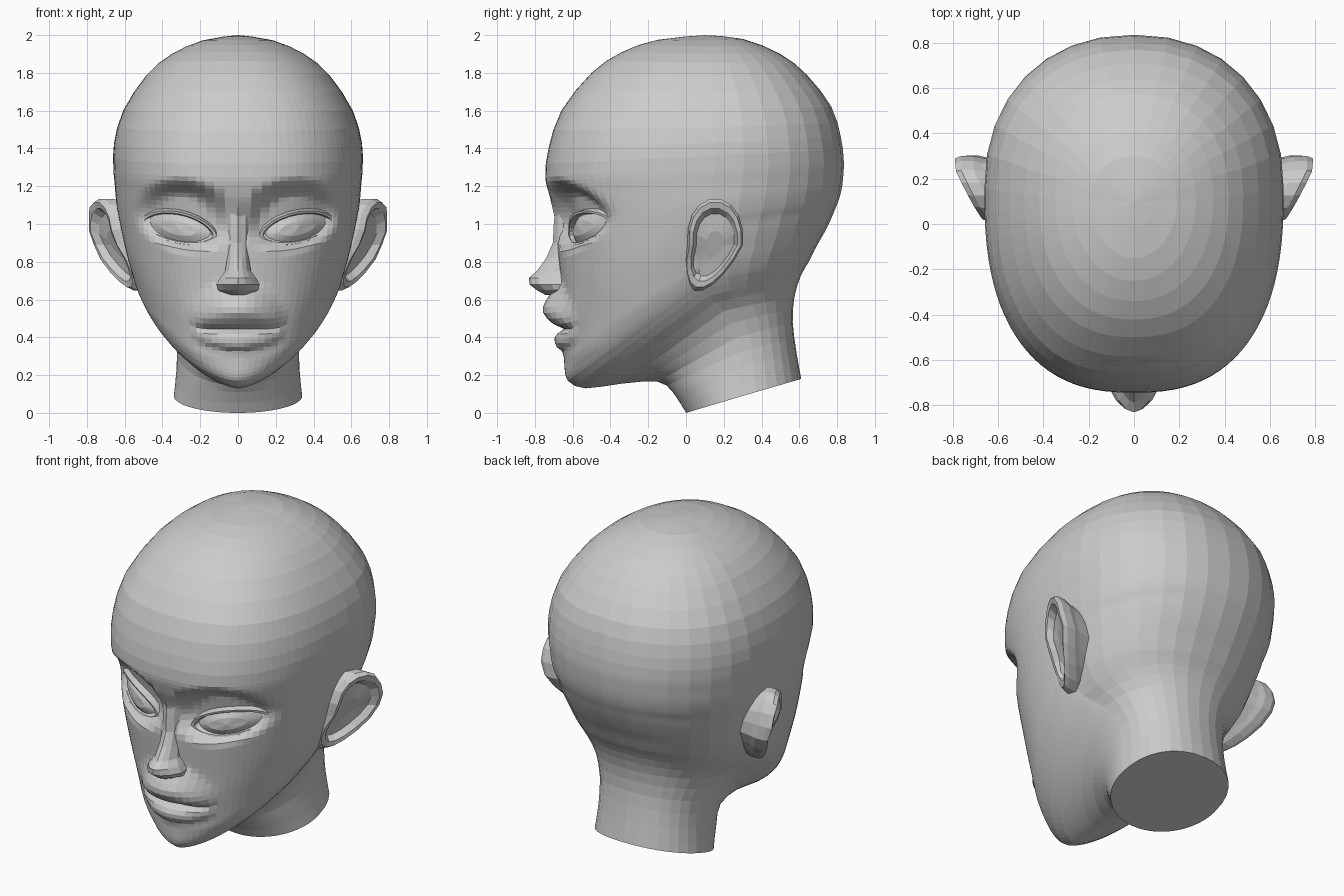
import bpy, bmesh
from math import sin, cos, pi, radians

if "Cube" in bpy.data.objects:
    bpy.data.objects.remove(bpy.data.objects["Cube"])


def loft(name, rings, mirror=False):
    """Skin closed rings of equal length, cap both ends, flat shaded."""
    bm = bmesh.new()
    rows = [[bm.verts.new(p) for p in r] for r in rings]
    n = len(rows[0])
    for a, b in zip(rows, rows[1:]):
        for i in range(n):
            j = (i + 1) % n
            bm.faces.new((a[i], a[j], b[j], b[i]))
    bm.faces.new(rows[0][::-1])
    bm.faces.new(rows[-1])
    bmesh.ops.remove_doubles(bm, verts=bm.verts, dist=0.0005)
    bmesh.ops.recalc_face_normals(bm, faces=bm.faces)
    me = bpy.data.meshes.new(name)
    bm.to_mesh(me)
    bm.free()
    ob = bpy.data.objects.new(name, me)
    bpy.context.collection.objects.link(ob)
    if mirror:
        ob.modifiers.new("Mirror", 'MIRROR')
    return ob


def clamp(v):
    return max(0.0, min(1.0, v))


def smooth(v):
    v = clamp(v)
    return v * v * (3 - 2 * v)


def table(points, v):
    """Piecewise linear lookup, zero outside."""
    for (a, fa), (b, fb) in zip(points, points[1:]):
        if a <= v <= b:
            return fa + (fb - fa) * (v - a) / (b - a)
    return 0.0


def spline(rows, steps):
    """Catmull-Rom through the rows, with steps(i) divisions per span."""
    out = []
    for i in range(len(rows) - 1):
        p0, p1, p2 = rows[max(i - 1, 0)], rows[i], rows[i + 1]
        p3 = rows[min(i + 2, len(rows) - 1)]
        k = steps(i)
        for s in range(k):
            t = s / k
            out.append([b + .5 * t * (c - a + t * (2 * a - 5 * b + 4 * c - d
                        + t * (3 * (b - c) + d - a)))
                        for a, b, c, d in zip(p0, p1, p2, p3)])
    return out + [list(rows[-1])]


# Head guide curves from neck base to crown: front (y, z, roundness)
FRONT = [(0, .0, 2), (-.07, .11, 2), (-.15, .165, 1.8), (-.34, .155, 1.6),
         (-.53, .13, 1.55), (-.625, .17, 1.65), (-.645, .27, 1.8),
         (-.645, .37, 1.9), (-.655, .5, 2), (-.66, .66, 2.15),
         (-.675, .82, 2.25), (-.69, 1.0, 2.35), (-.72, 1.14, 2.45),
         (-.745, 1.25, 2.5), (-.728, 1.4, 2.5), (-.66, 1.6, 2.5),
         (-.5, 1.8, 2.35), (-.34, 1.91, 2.2), (-.15, 1.975, 2), (.1, 2, 2)]
# side (x, y, z)
SIDE = [(.34, .3, .09), (.325, .29, .24), (.33, .27, .40), (.385, .2, .54),
        (.47, .12, .62), (.525, .1, .70), (.56, .1, .78), (.58, .1, .85),
        (.60, .1, .92), (.615, .1, .98), (.63, .12, 1.04), (.645, .13, 1.12),
        (.652, .14, 1.2), (.66, .15, 1.3), (.656, .15, 1.43), (.608, .15, 1.6),
        (.483, .13, 1.79), (.35, .12, 1.9), (.19, .1, 1.97), (0, .1, 2)]
# back (y, z)
BACK = [(.61, .18), (.585, .32), (.565, .48), (.575, .62), (.61, .73),
        (.65, .80), (.69, .88), (.73, .95), (.765, 1.02), (.79, 1.08),
        (.81, 1.13), (.825, 1.19), (.833, 1.26), (.835, 1.34), (.82, 1.46),
        (.77, 1.62), (.64, 1.79), (.5, 1.9), (.3, 1.98), (.1, 2)]
# Lip relief down the middle: (height, forward push)
LIPS = [(.29, 0), (.325, .008), (.355, .048), (.40, .05), (.435, .02),
        (.448, -.015), (.465, .045), (.52, .1), (.57, .1), (.61, .075),
        (.72, 0)]


def face_relief(x, z):
    """Depth change of the face: sockets pushed in, lips pushed out."""
    ax = abs(x)
    dz = z - 1.03 - .1 * (ax - .28)
    dz /= .17 if dz > 0 else .14
    s = (((ax - .28) / .22) ** 2 + dz * dz) ** .5
    socket = .1 * smooth((1.3 - s) / .65)
    taper = 1 - .45 * min(1, (x / .22) ** 2)
    mouth = table(LIPS, .448 + (z - .448) / taper)
    return socket - mouth * max(0, 1 - (x / .25) ** 2)


# Head and neck in one skin
angles = [radians(-90 + 180 * i / 48) for i in range(48)]
angles += [radians(90 + 180 * i / 16) for i in range(16)]
rows = [f + s + b for f, s, b in zip(FRONT, SIDE, BACK)]
rings = []
for fy, fz, n, w, sy, sz, by, bz in spline(
        rows, lambda i: 5 if 5 <= i <= 12 else 2):
    ring = []
    for i, t in enumerate(angles):
        front = i < 48
        p = 2 / (n if front else 2.2)
        sn, c = sin(t), abs(cos(t)) ** p
        x = w * (1 if sn > 0 else -1) * abs(sn) ** p
        ey, ez = (fy, fz) if front else (by, bz)
        cz = c
        if front:  # keep rows level across the mouth
            level = clamp((fz - .2) / .15) * clamp((1.5 - fz) / .3)
            cz = c + (1 - c) * level * (1 - smooth((abs(x) - .14) / .25))
        y, z = sy + (ey - sy) * c, sz + (ez - sz) * cz
        if front and y < -.25:
            y += face_relief(x, z)
        ring.append((x, y, z))
    rings.append(ring)
loft("head", rings)

# Nose: (height, ridge y, half width)
rings = []
for z, y, w in [(1.12, -.69, .06), (1.0, -.7, .055), (.9, -.705, .055),
                (.82, -.74, .058), (.75, -.79, .068), (.715, -.832, .095),
                (.68, -.828, .115), (.65, -.79, .105), (.625, -.745, .06)]:
    half = [(w * .95, -.6), (w, -.6 + (y + .6) * .5),
            (w * .7, -.6 + (y + .6) * .78), (w * .35, y + .012)]
    rings.append([(-a, b, z) for a, b in half] + [(0, y, z)]
                 + [(a, b, z) for a, b in half[::-1]])
loft("nose", rings)

# Eyes with lids: almond rings (scale, depth) from the middle outward
rings = []
for k, d in [(.02, .012), (.5, .018), (.92, .038), (.97, .008),
             (1.12, .004), (1.25, .035), (1.45, .1)]:
    ring = []
    for i in range(24):
        a = 2 * pi * i / 24
        gx = k if k < 1 else 1 + (k - 1) * .5
        s = sin(a) * abs(sin(a)) ** .2
        x = .315 + .19 * gx * cos(a)
        z = .975 + .18 * (x - .315) + k * (.08 if s > 0 else .07) * s
        y = -.625 + 1.8 * max(0, x - .16) ** 2 + d
        if k > .95 and s < 0:  # lower lid lies flatter
            y -= .018 * s
        ring.append((x, y, z))
    rings.append(ring)
loft("eye", rings, mirror=True)


# Ears: egg rings (scale, offset from rim plane) from root over rim to bowl
def ear_ring(k, d, root=False):
    ring = []
    for i in range(18):
        a = 2 * pi * i / 18
        s = sin(a)
        y = .155 + k * (.163 * cos(a) * (.9 + .14 * s) + .09 * min(0, s))
        z = .89 + k * .245 * s
        x = .65 + .14 * clamp(y / .24) ** .8 - .45 * max(0, .95 - z) + d
        ring.append((min(x, .55) if root else x, y, z))
    return ring


loft("ear", [ear_ring(.84, -.2, True), ear_ring(.93, -.12), ear_ring(1, -.08),
             ear_ring(1, -.025), ear_ring(.93, 0), ear_ring(.8, -.01),
             ear_ring(.68, -.055), ear_ring(.3, -.07)], mirror=True)
